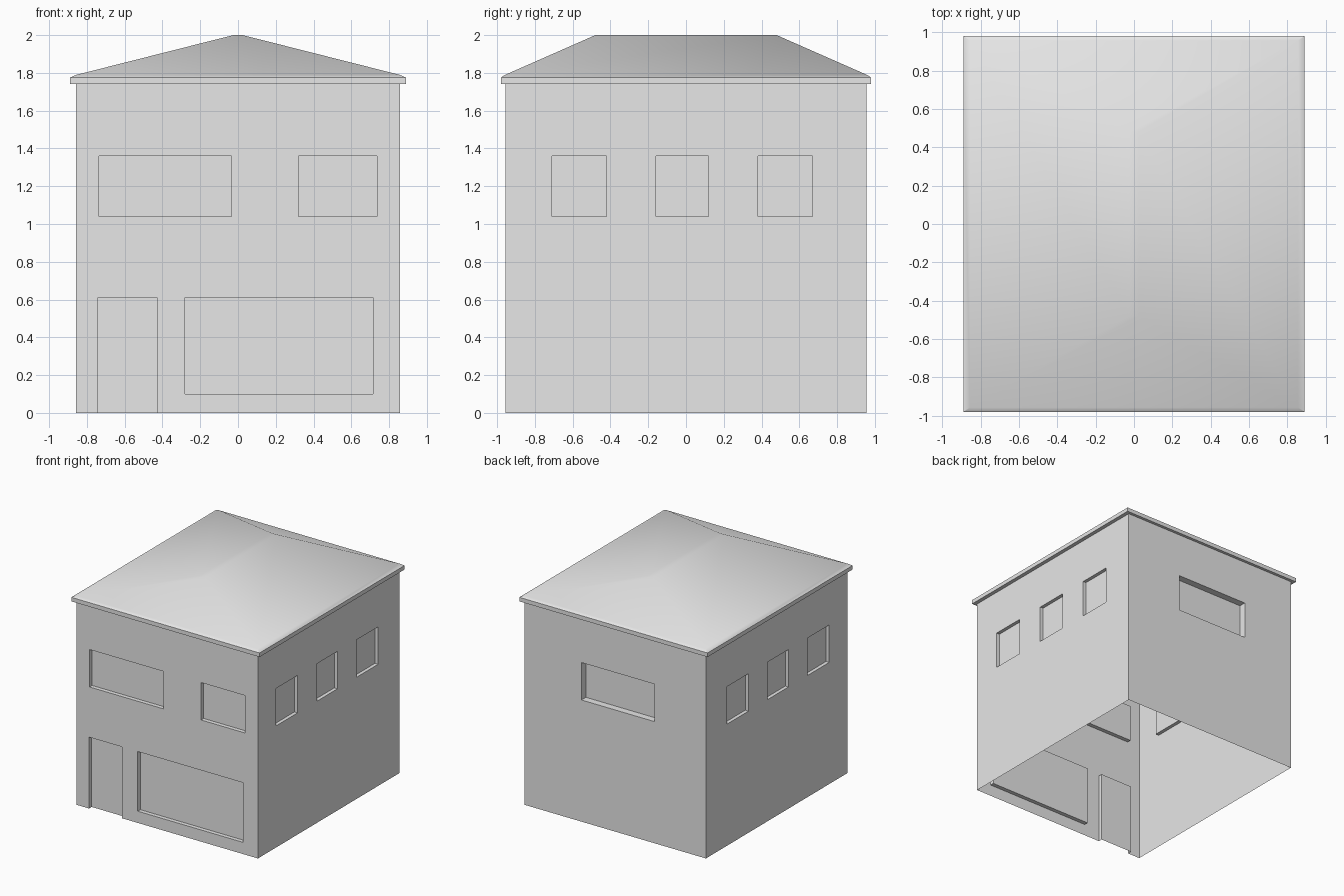
import bpy, bmesh, math
from mathutils import Vector

cube = bpy.data.objects.get("Cube")
if cube:
    bpy.data.objects.remove(cube, do_unlink=True)

grey = bpy.data.materials.new("light_grey")
grey.use_nodes = True
COLOUR = (0.8, 0.8, 0.8, 1)
grey.diffuse_color = COLOUR
grey.node_tree.nodes["Principled BSDF"].inputs["Base Color"].default_value = COLOUR

HX, HY, WALL_TOP = 0.857, 0.955, 1.74
UP = Vector((0, 0, 1))


def add_object(name, bm):
    bmesh.ops.remove_doubles(bm, verts=bm.verts, dist=1e-4)
    mesh = bpy.data.meshes.new(name)
    bm.to_mesh(mesh)
    bm.free()
    mesh.materials.append(grey)
    obj = bpy.data.objects.new(name, mesh)
    bpy.context.collection.objects.link(obj)
    return obj


def quad(bm, points):
    bm.faces.new([bm.verts.new(p) for p in points])


def build_wall(name, normal, half, distance, depth, openings):
    """Wall sheet with recessed openings; each opening is (part, u0, u1, z0, z1)."""
    n = Vector(normal)
    u = UP.cross(n)

    def at(a, z, inset=0.0):
        return u * a + UP * z + n * (distance - inset)

    bm = bmesh.new()
    us = sorted({-half, half, *(v for o in openings for v in o[1:3])})
    zs = sorted({0.0, WALL_TOP, *(v for o in openings for v in o[3:5])})
    # Flat wall around the openings
    for a, b in zip(us, us[1:]):
        for c, d in zip(zs, zs[1:]):
            mu, mz = (a + b) / 2, (c + d) / 2
            if not any(o[1] < mu < o[2] and o[3] < mz < o[4] for o in openings):
                quad(bm, (at(a, c), at(b, c), at(b, d), at(a, d)))
    # Reveals and the panel set back inside each opening
    for part, a, b, c, d in openings:
        ring = [(a, c), (b, c), (b, d), (a, d)]
        for i, p in enumerate(ring):
            q = ring[(i + 1) % 4]
            if p[1] == q[1] == 0:
                continue  # the doorway has no sill
            quad(bm, (at(*p), at(*q), at(*q, depth), at(*p, depth)))
        panel = bmesh.new()
        quad(panel, [at(*p, depth) for p in ring])
        add_object(part, panel)
    add_object(name, bm)


# Walls with windows, door and garage door
LOW, HIGH, DOOR_TOP = 1.04, 1.36, 0.61
build_wall("front_wall", (0, -1, 0), HX, HY, 0.035, [
    ("front_wide_window", -0.735, -0.035, LOW, HIGH),
    ("front_small_window", 0.32, 0.735, LOW, HIGH),
    ("front_door", -0.74, -0.43, 0.0, DOOR_TOP),
    ("garage_door", -0.28, 0.715, 0.1, DOOR_TOP)])
build_wall("back_wall", (0, 1, 0), HX, HY, 0.06,
           [("back_window", -0.32, 0.37, LOW, HIGH)])
side_windows = [(-0.71, -0.42), (-0.16, 0.12), (0.38, 0.67)]
for name, sign in (("left", 1), ("right", -1)):
    build_wall(name + "_wall", (sign, 0, 0), HY, HX, 0.03,
               [(name + "_window", *sorted((sign * a, sign * b)), LOW, HIGH)
                for a, b in side_windows])

# Hipped roof: soffit, fascia, eave lip, slopes and narrow ridge
bm = bmesh.new()
rings = []
for x, y, z in ((HX, HY, WALL_TOP), (0.89, 0.98, WALL_TOP), (0.89, 0.98, 1.775),
                (0.855, 0.957, 1.79), (0.025, 0.48, 2.0)):
    rings.append([bm.verts.new((sx * x, sy * y, z))
                  for sx, sy in ((-1, -1), (1, -1), (1, 1), (-1, 1))])
for low, high in zip(rings, rings[1:]):
    for i in range(4):
        j = (i + 1) % 4
        bm.faces.new((low[i], low[j], high[j], high[i]))
bm.faces.new(rings[-1])
roof = add_object("roof", bm)

bpy.ops.object.select_all(action="DESELECT")
roof.select_set(True)
bpy.context.view_layer.objects.active = roof
bpy.ops.object.shade_smooth_by_angle(angle=math.radians(30))
